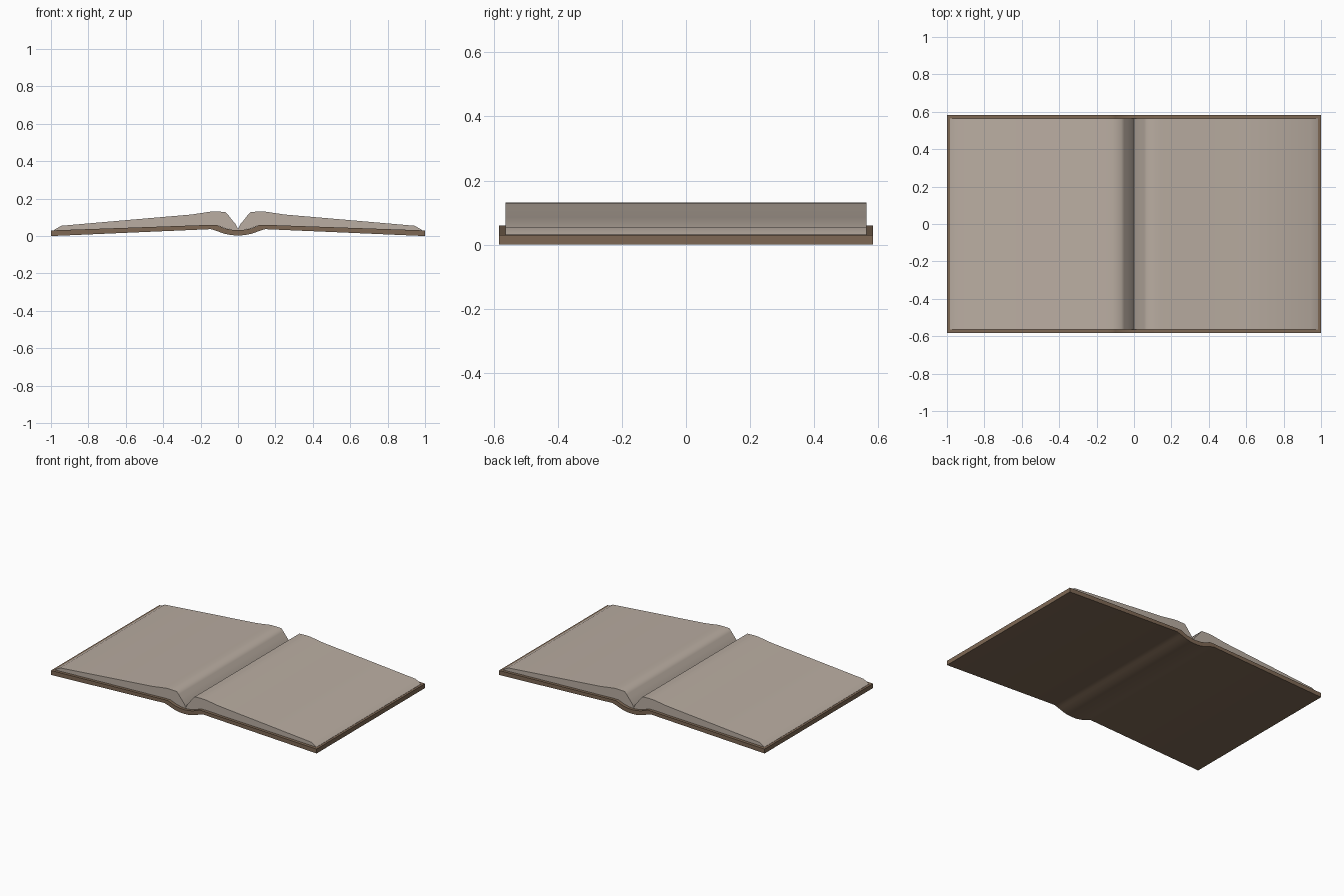
import bpy, bmesh, math

if "Cube" in bpy.data.objects:
    bpy.data.objects.remove(bpy.data.objects["Cube"])


def material(name, color):
    m = bpy.data.materials.new(name)
    m.diffuse_color = (*color, 1)
    m.use_nodes = True
    m.node_tree.nodes["Principled BSDF"].inputs["Base Color"].default_value = m.diffuse_color
    return m


def extruded_band(name, half, half_depth, mat, angle):
    """Mirror (x, z_low, z_high) stations about x = 0 and extrude the band along y."""
    stations = [(-x, lo, hi) for x, lo, hi in reversed(half) if x > 0] + half
    bm = bmesh.new()
    rings = []
    for x, lo, hi in stations:
        rings.append([bm.verts.new(p) for p in (
            (x, -half_depth, lo), (x, half_depth, lo),
            (x, half_depth, hi), (x, -half_depth, hi))])
    for a, b in zip(rings, rings[1:]):
        for i in range(4):
            j = (i + 1) % 4
            bm.faces.new((a[i], a[j], b[j], b[i]))
    bm.faces.new(rings[0])
    bm.faces.new(rings[-1])
    bmesh.ops.recalc_face_normals(bm, faces=bm.faces)
    me = bpy.data.meshes.new(name)
    bm.to_mesh(me)
    bm.free()
    me.materials.append(mat)
    ob = bpy.data.objects.new(name, me)
    bpy.context.collection.objects.link(ob)
    bpy.ops.object.select_all(action='DESELECT')
    ob.select_set(True)
    bpy.context.view_layer.objects.active = ob
    bpy.ops.object.shade_smooth_by_angle(angle=math.radians(angle))
    return ob


leather = material("cover_brown", (0.21, 0.14, 0.09))
paper = material("paper", (0.49, 0.42, 0.36))

# Cover: two boards sloping down from a rounded spine
cover = [(0.0, 0.003, 0.031), (0.035, 0.005, 0.034), (0.07, 0.012, 0.041),
         (0.1, 0.022, 0.053), (0.115, 0.028, 0.06), (0.145, 0.037, 0.06),
         (1.0, 0.0, 0.03)]
extruded_band("cover", cover, 0.583, leather, 32)

# Pages: two stacks falling into the centre gutter, with a slanted fore edge
pages = [(0.0, 0.031, 0.038), (0.012, 0.032, 0.063), (0.035, 0.034, 0.09),
         (0.052, 0.038, 0.112), (0.068, 0.041, 0.129), (0.115, 0.06, 0.131),
         (0.15, 0.06, 0.13), (0.25, 0.056, 0.115), (0.6, 0.044, 0.085),
         (0.945, 0.032, 0.055), (0.985, 0.0305, 0.032)]
extruded_band("pages", pages, 0.563, paper, 50)
